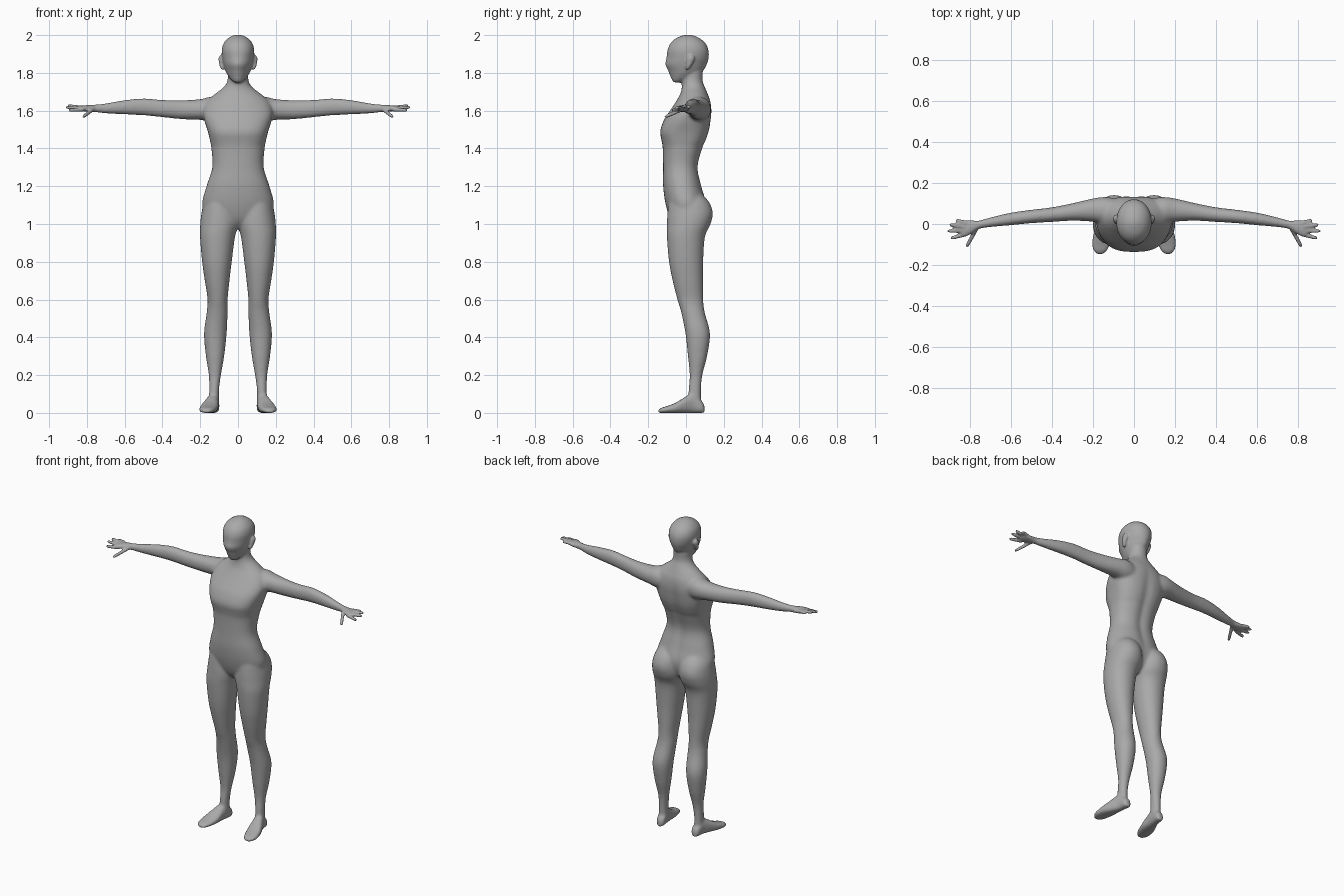
import bpy, bmesh, math
from mathutils import Vector

SEG, STEPS = 40, 5
bm = bmesh.new()


def spline(rows):
    """Catmull-Rom interpolation of rows of numbers."""
    out = []
    for i in range(len(rows) - 1):
        a, b, c, d = (rows[max(0, min(len(rows) - 1, i + k))] for k in (-1, 0, 1, 2))
        for s in range(STEPS):
            t = s / STEPS
            out.append([0.5 * (2 * q + (r - p) * t + (2 * p - 5 * q + 4 * r - u) * t * t
                        + (3 * q - p - 3 * r + u) * t ** 3) for p, q, r, u in zip(a, b, c, d)])
    return out + [list(rows[-1])]


def skin(rings):
    """Closed tube through a list of point rings."""
    vs = [[bm.verts.new(p) for p in ring] for ring in rings]
    n = len(vs[0])
    faces = [bm.faces.new((a[i], a[(i + 1) % n], b[(i + 1) % n], b[i]))
             for a, b in zip(vs, vs[1:]) for i in range(n)]
    faces += [bm.faces.new(vs[0][::-1]), bm.faces.new(vs[-1])]
    bmesh.ops.recalc_face_normals(bm, faces=faces)


def loft(rows, axis, sides=(1,), shape=None):
    """Rows: position on axis, low/high of first cross axis, low/high of second, exponent."""
    for side in sides:
        rings = []
        for t, a0, a1, b0, b1, n in spline(rows):
            ring = []
            for k in range(SEG):
                w = 2 * math.pi * k / SEG
                c, s = math.cos(w), math.sin(w)
                a = (a0 + a1) / 2 + (a1 - a0) / 2 * math.copysign(abs(c) ** (2 / n), c)
                b = (b0 + b1) / 2 + (b1 - b0) / 2 * math.copysign(abs(s) ** (2 / n), s)
                p = Vector({'x': (t, a, b), 'y': (a, t, b), 'z': (a, b, t)}[axis])
                if shape:
                    shape(p)
                p.x *= side
                ring.append(p)
            rings.append(ring)
        skin(rings)


def tube(points):
    """Finger through points (x, y, z, radius), on both sides."""
    for side in (1, -1):
        path = [(Vector(p[:3]), p[3]) for p in spline(points)]
        d = (path[-1][0] - path[0][0]).normalized()
        u = d.cross(Vector((0, 0, 1))).normalized()
        v = d.cross(u)
        rings = []
        for c, r in path:
            ring = [c + r * (u * math.cos(k * math.pi / 6) + v * math.sin(k * math.pi / 6)) for k in range(12)]
            rings.append([Vector((p.x * side, p.y, p.z)) for p in ring])
        skin(rings)


def spine_groove(p):
    if p.y > 0.04 and 1.0 < p.z < 1.7:
        p.y -= 0.012 * math.exp(-(p.x / 0.028) ** 2) * math.sin((p.z - 1.0) / 0.7 * math.pi)


# torso and neck: height, half width, front, back, squareness
torso = [(.975, .03, -.04, .05, 2), (1.02, .15, -.08, .09, 2), (1.1, .19, -.107, .11, 2.1),
         (1.2, .167, -.121, .085, 2.2), (1.3, .136, -.121, .066, 2.3), (1.4, .141, -.123, .09, 2.4),
         (1.44, .148, -.129, .106, 2.6), (1.49, .16, -.137, .123, 2.7), (1.55, .179, -.117, .133, 2.5),
         (1.6, .185, -.085, .137, 2.3), (1.65, .165, -.052, .131, 2.1), (1.69, .12, -.03, .115, 2),
         (1.725, .075, -.022, .1, 2), (1.76, .056, -.022, .088, 2), (1.82, .052, -.02, .088, 2),
         (1.86, .04, -.01, .08, 2)]
loft([(z, -w, w, f, b, n) for z, w, f, b, n in torso], 'z', shape=spine_groove)

# head, wedge-shaped at the face
head = [(1.748, .016, -.066, -.03, 2), (1.757, .03, -.073, -.01, 1.9), (1.78, .05, -.083, .05, 1.8),
        (1.81, .066, -.094, .09, 1.75), (1.845, .077, -.109, .11, 1.8), (1.88, .084, -.103, .12, 1.95),
        (1.92, .086, -.098, .119, 2.1), (1.955, .077, -.083, .104, 2.1), (1.982, .055, -.055, .075, 2),
        (1.997, .028, -.02, .042, 2), (2.002, .006, .005, .017, 2)]
loft([(z, -w, w, f, b, n) for z, w, f, b, n in head], 'z')

# ears
loft([(1.815, .078, .084, .0, .012, 2), (1.828, .074, .095, -.002, .022, 2), (1.855, .074, .101, .002, .04, 2),
      (1.88, .074, .103, .008, .046, 2), (1.892, .08, .096, .018, .036, 2)], 'z', (1, -1))

# legs
legs = [(1.17, .04, .14, -.06, .07), (1.12, .01, .178, -.09, .12), (1.06, .001, .193, -.098, .142),
        (1.0, -.003, .2, -.101, .13), (.93, .016, .201, -.101, .1), (.8, .033, .19, -.09, .091),
        (.7, .045, .176, -.071, .09), (.6, .055, .161, -.046, .091), (.53, .055, .166, -.025, .1),
        (.42, .06, .18, -.003, .127), (.3, .073, .17, .01, .112), (.2, .09, .155, .019, .087),
        (.12, .1, .153, .013, .08), (.05, .1, .153, .01, .08)]
loft([r + (2.1,) for r in legs], 'z', (1, -1))

# feet, heel to toe
feet = [(.098, .115, .135, 0, .035), (.085, .1, .15, 0, .06), (.04, .1, .16, 0, .1),
        (0, .103, .177, 0, .088), (-.05, .106, .198, 0, .056), (-.1, .119, .205, 0, .036),
        (-.13, .133, .197, 0, .027), (-.147, .152, .18, 0, .016)]
loft([r + (2.5,) for r in feet], 'y', (1, -1))

# arms and palms, shoulder to knuckles: x, y centre, z centre, y radius, z radius
arms = [(.06, .07, 1.6, .05, .055), (.14, .067, 1.607, .065, .066), (.2, .068, 1.606, .057, .055),
        (.3, .059, 1.605, .043, .05), (.4, .046, 1.611, .036, .046), (.5, .037, 1.62, .033, .045),
        (.6, .025, 1.618, .031, .038), (.7, .009, 1.612, .024, .027), (.76, -.004, 1.612, .021, .02),
        (.79, -.013, 1.612, .031, .018), (.82, -.021, 1.612, .039, .015), (.843, -.025, 1.613, .036, .01)]
loft([(x, y - a, y + a, z - b, z + b, 2.1) for x, y, z, a, b in arms], 'x', (1, -1))

# fingers and thumb
for base, tip in (((.82, .006, 1.618), (.872, .018, 1.619)), ((.825, -.012, 1.617), (.905, -.004, 1.625)),
                  ((.825, -.032, 1.612), (.913, -.034, 1.618)), ((.82, -.05, 1.606), (.898, -.07, 1.603)),
                  ((.77, -.022, 1.606), (.82, -.113, 1.566))):
    b, t = Vector(base), Vector(tip)
    tube([(*b, .011), (*b.lerp(t, .55), .0105), (*b.lerp(t, .9), .009), (*t, .004)])

# fuse every part into one skin
mesh = bpy.data.meshes.new("body")
bm.to_mesh(mesh)
bm.free()
body = bpy.data.objects.new("body", mesh)
bpy.context.collection.objects.link(body)
bpy.context.view_layer.objects.active = body
body.select_set(True)
rm = body.modifiers.new("fuse", 'REMESH')
rm.mode, rm.voxel_size = 'VOXEL', 0.006
bpy.ops.object.modifier_apply(modifier="fuse")

# soften the joins, less on hands, ears and feet
soft = body.vertex_groups.new(name="soft")
for v in body.data.vertices:
    fine = abs(v.co.x) > .76 or v.co.z > 1.79 or v.co.z < .06
    soft.add([v.index], .25 if fine else 1.0, 'REPLACE')
sm = body.modifiers.new("soften", 'SMOOTH')
sm.factor, sm.iterations, sm.vertex_group = 0.5, 22, "soft"
bpy.ops.object.modifier_apply(modifier="soften")
bpy.ops.object.shade_smooth()

grey = bpy.data.materials.new("plain grey")
grey.diffuse_color = (0.4, 0.4, 0.4, 1)
body.data.materials.clear()
body.data.materials.append(grey)
